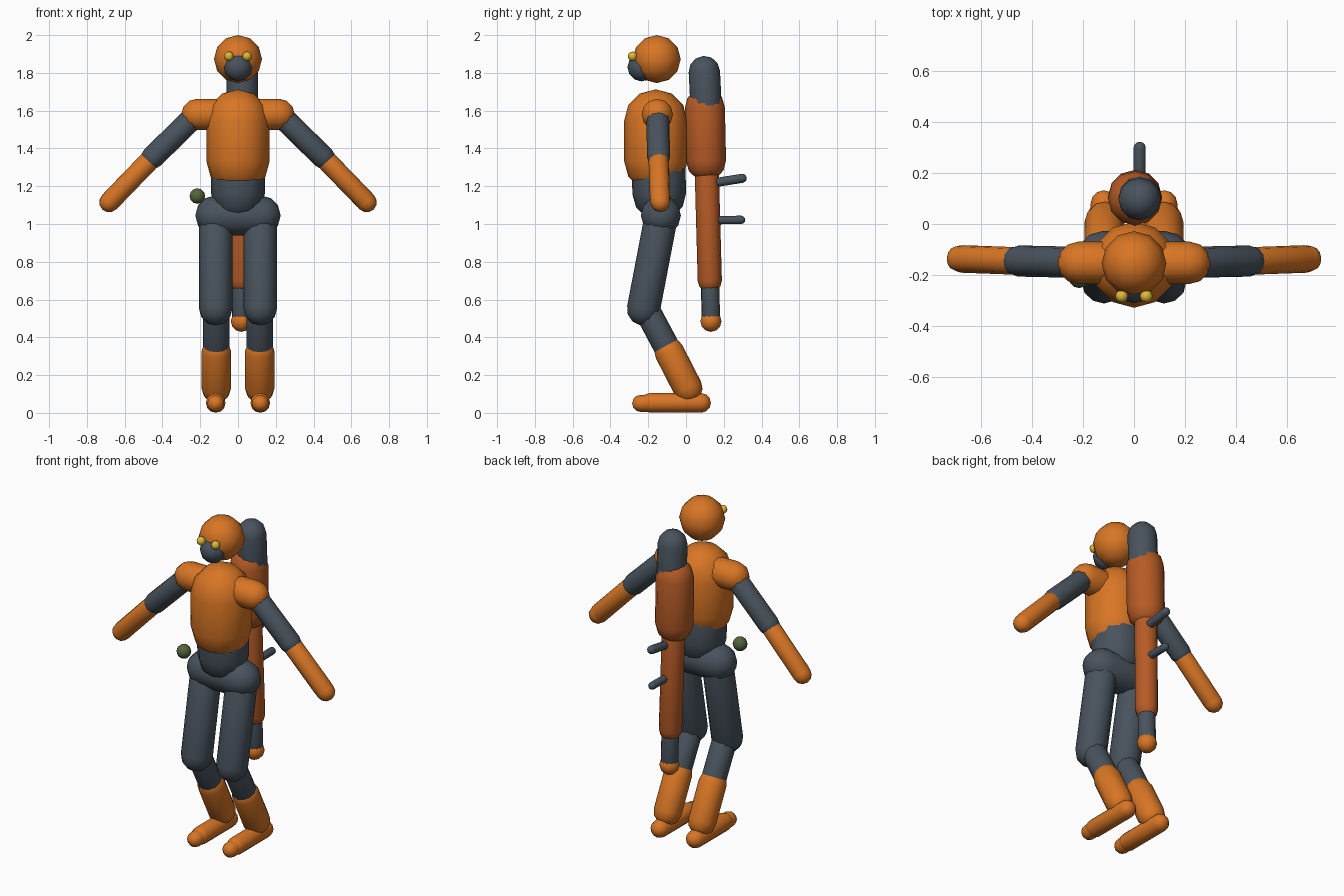
import bpy, bmesh, math
from mathutils import Vector

cube = bpy.data.objects.get("Cube")
if cube:
    bpy.data.objects.remove(cube, do_unlink=True)


def material(name, rgb):
    m = bpy.data.materials.new(name)
    m.use_nodes = True
    col = (*rgb, 1.0)
    m.diffuse_color = col
    m.node_tree.nodes["Principled BSDF"].inputs["Base Color"].default_value = col
    return m


ORANGE = material("orange", (0.69, 0.18, 0.018))
RUST = material("rust_orange", (0.47, 0.105, 0.019))
GREY = material("slate_grey", (0.066, 0.087, 0.11))
YELLOW = material("yellow", (0.75, 0.48, 0.04))
GREEN = material("olive_green", (0.09, 0.127, 0.045))

SIDES, RINGS = 12, 3


def capsule(name, a, b, r, mat):
    """Round-ended tube from a to b; a equal to b gives a ball."""
    a, b = Vector(a), Vector(b)
    axis = b - a
    length = axis.length
    bm = bmesh.new()
    profile = [(r * math.cos(t), r * math.sin(t)) for t in
               (math.pi / 2 * i / RINGS for i in range(RINGS))]
    levels = [(w, -h) for w, h in reversed(profile)]
    levels += [(w, h + length) for w, h in (profile if length else profile[1:])]
    loops = [[bm.verts.new((w * math.cos(math.tau * k / SIDES),
                            w * math.sin(math.tau * k / SIDES), z))
              for k in range(SIDES)] for w, z in levels]
    low, high = bm.verts.new((0, 0, -r)), bm.verts.new((0, 0, length + r))
    for k in range(SIDES):
        n = (k + 1) % SIDES
        for p, q in zip(loops, loops[1:]):
            bm.faces.new((p[k], p[n], q[n], q[k]))
        bm.faces.new((low, loops[0][n], loops[0][k]))
        bm.faces.new((high, loops[-1][k], loops[-1][n]))
    for f in bm.faces:
        f.smooth = True
    mesh = bpy.data.meshes.new(name)
    bm.to_mesh(mesh)
    bm.free()
    mesh.materials.append(mat)
    ob = bpy.data.objects.new(name, mesh)
    bpy.context.scene.collection.objects.link(ob)
    ob.location = a
    if length:
        ob.rotation_euler = Vector((0, 0, 1)).rotation_difference(axis).to_euler()
    return ob


def ball(name, centre, r, mat):
    return capsule(name, centre, centre, r, mat)


def pair(name, a, b, r, mat):
    """The same part on the left (+x) and the right (-x)."""
    for side, s in (("left", 1), ("right", -1)):
        capsule(f"{side}_{name}", (s * a[0], *a[1:]), (s * b[0], *b[1:]), r, mat)


# Head
ball("head", (0, -0.155, 1.873), 0.127, ORANGE)
ball("face_mask", (0, -0.235, 1.83), 0.075, GREY)
pair("eye", (0.048, -0.283, 1.888), (0.048, -0.283, 1.888), 0.025, YELLOW)

# Trunk
capsule("chest", (0, -0.16, 1.335), (0, -0.16, 1.545), 0.168, ORANGE)
capsule("abdomen", (0, -0.142, 1.16), (0, -0.145, 1.32), 0.142, GREY)
capsule("pelvis", (-0.12, -0.133, 1.045), (0.12, -0.133, 1.045), 0.106, GREY)
ball("belt_pouch", (-0.215, -0.21, 1.148), 0.041, GREEN)

# Arms
pair("shoulder", (0.1, -0.152, 1.58), (0.217, -0.152, 1.58), 0.083, ORANGE)
pair("upper_arm", (0.22, -0.15, 1.58), (0.453, -0.145, 1.352), 0.061, GREY)
pair("forearm", (0.45, -0.145, 1.355), (0.67, -0.137, 1.128), 0.054, ORANGE)
pair("hand", (0.66, -0.137, 1.138), (0.682, -0.136, 1.115), 0.053, ORANGE)

# Legs
pair("thigh", (0.118, -0.135, 1.02), (0.118, -0.225, 0.55), 0.088, GREY)
pair("shin", (0.115, -0.21, 0.55), (0.115, -0.05, 0.25), 0.069, GREY)
pair("boot", (0.115, -0.09, 0.325), (0.115, 0.01, 0.13), 0.078, ORANGE)
pair("foot", (0.118, -0.19, 0.053), (0.118, 0.08, 0.053), 0.052, ORANGE)
pair("toe", (0.118, -0.24, 0.05), (0.118, -0.18, 0.05), 0.045, ORANGE)

# Long tool carried upright on the back
capsule("tool_cap", (0.022, 0.11, 1.55), (0.022, 0.097, 1.807), 0.083, GREY)
capsule("tool_tank", (0.004, 0.106, 1.335), (0.004, 0.1, 1.615), 0.106, RUST)
capsule("tool_barrel", (0.006, 0.108, 1.35), (0.016, 0.126, 0.7), 0.064, RUST)
capsule("tool_neck", (0.016, 0.126, 0.72), (0.018, 0.132, 0.5), 0.049, GREY)
ball("tool_tip", (0.018, 0.132, 0.485), 0.056, ORANGE)
capsule("upper_grip", (0.022, 0.14, 1.217), (0.022, 0.298, 1.242), 0.024, GREY)
capsule("lower_grip", (0.022, 0.14, 1.02), (0.022, 0.292, 1.022), 0.022, GREY)
